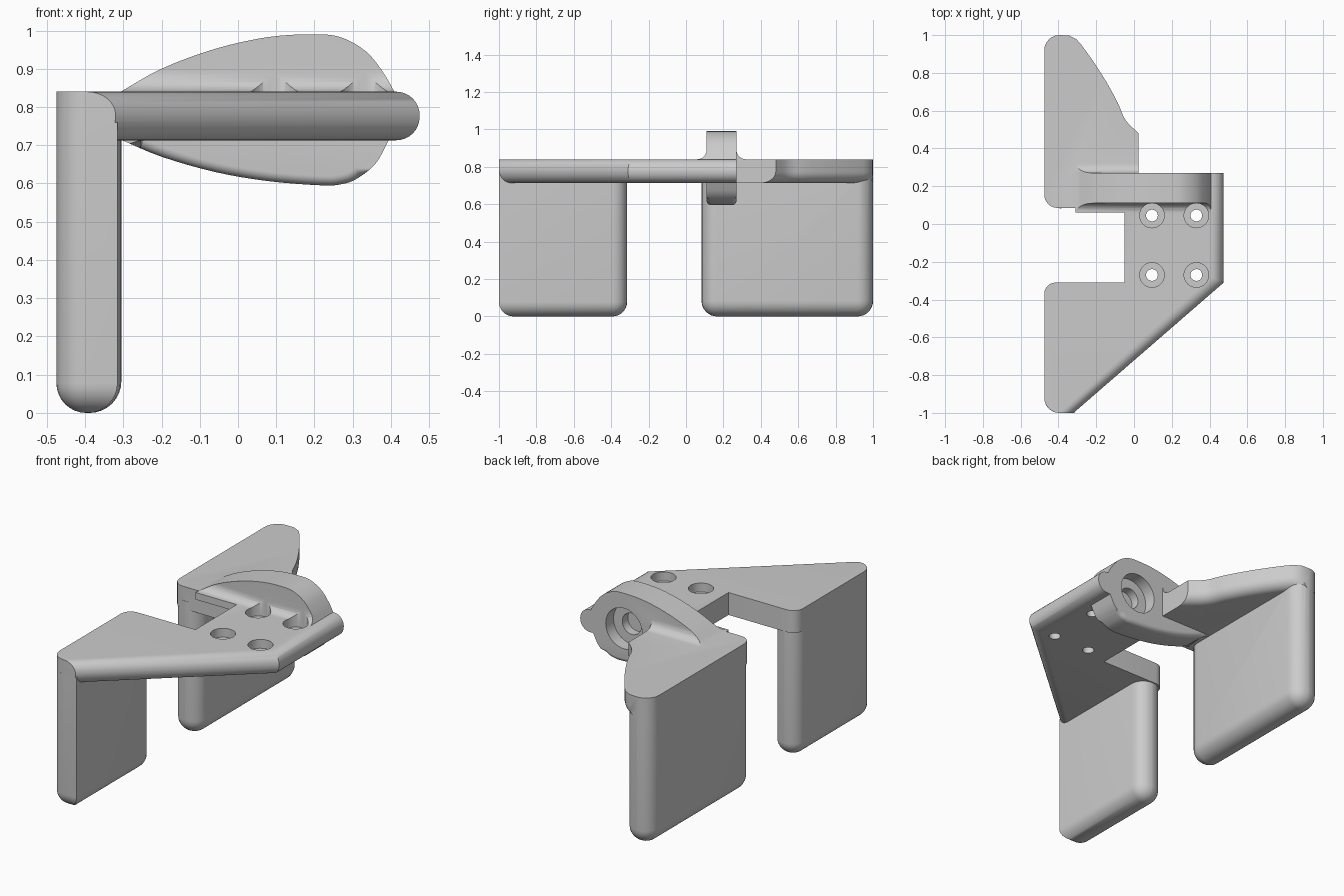
import bpy, bmesh, math
from mathutils import Vector

cube = bpy.data.objects.get("Cube")
if cube:
    bpy.data.objects.remove(cube, do_unlink=True)

grey = bpy.data.materials.new("light grey")
grey.use_nodes = True
grey.diffuse_color = (0.6, 0.6, 0.6, 1)
grey.node_tree.nodes["Principled BSDF"].inputs["Base Color"].default_value = (0.6, 0.6, 0.6, 1)

TOP, BOTTOM, SIDE = 0.84, 0.713, 0.475


def finish(bm, name):
    bmesh.ops.recalc_face_normals(bm, faces=bm.faces)
    mesh = bpy.data.meshes.new(name)
    bm.to_mesh(mesh)
    bm.free()
    mesh.materials.append(grey)
    obj = bpy.data.objects.new(name, mesh)
    bpy.context.collection.objects.link(obj)
    return obj


def prism(name, points, place, low, high, rule=None, radius=0.0):
    """Extrude an outline; place(u, v, w) maps it to space, rule picks edges to round."""
    bm = bmesh.new()
    rings = [[bm.verts.new(place(u, v, w)) for u, v in points] for w in (low, high)]
    for ring in rings:
        bm.faces.new(ring)
    n = len(points)
    for i in range(n):
        j = (i + 1) % n
        bm.faces.new((rings[0][i], rings[0][j], rings[1][j], rings[1][i]))
    bmesh.ops.recalc_face_normals(bm, faces=bm.faces)
    if rule:
        chosen = [e for e in bm.edges if rule(e.verts[0].co, e.verts[1].co)]
        bmesh.ops.bevel(bm, geom=chosen, offset=radius, segments=8, profile=0.5,
                        affect='EDGES', clamp_overlap=False)
    return finish(bm, name)


def spline(points, steps=4):
    """Smooth curve through the points."""
    p = [Vector(q) for q in points]
    p = [2 * p[0] - p[1]] + p + [2 * p[-1] - p[-2]]
    out = []
    for a, b, c, d in zip(p, p[1:], p[2:], p[3:]):
        for k in range(steps):
            t = k / steps
            out.append(0.5 * (2 * b + (c - a) * t + (2 * a - 5 * b + 4 * c - d) * t * t
                              + (3 * b - a - 3 * c + d) * t ** 3))
    return [tuple(q) for q in out + [p[-2]]]


def corner(cx, cy, r, start):
    """Quarter circle, counter-clockwise from start degrees."""
    angles = [math.radians(start + 15 * k) for k in range(7)]
    return [(cx + r * math.cos(a), cy + r * math.sin(a)) for a in angles]


def combine(target, other, operation):
    mod = target.modifiers.new("combine", 'BOOLEAN')
    mod.operation, mod.object, mod.solver = operation, other, 'EXACT'
    bpy.context.view_layer.objects.active = target
    bpy.ops.object.modifier_apply(modifier=mod.name)
    bpy.data.objects.remove(other, do_unlink=True)


def drill(target, centre, radius, depth, place):
    """Cut a round hole; depth is the (low, high) range along the hole."""
    ring = [(centre[0] + radius * math.cos(math.tau * k / 40),
             centre[1] + radius * math.sin(math.tau * k / 40)) for k in range(40)]
    combine(target, prism("hole_cutter", ring, place, *depth), 'DIFFERENCE')


def leg(name, x0, x1, y0, y1, sharp_corner=False):
    """Upright slab with round ends and a round lower edge."""
    r = (x1 - x0) / 2 - 0.002
    bm = bmesh.new()
    levels = [(r * math.sin(a), r - r * math.cos(a))
              for a in (math.radians(max(1, 11.25 * k)) for k in range(9))]
    rings = []
    for size, z in levels + [(r, 0.76)]:
        outline = corner(x0 + r, y0 + r, size, 180)
        if sharp_corner:
            outline.append((x1 - r + size, y0 + r - size))
        else:
            outline += corner(x1 - r, y0 + r, size, 270)
        outline += corner(x1 - r, y1 - r, size, 0) + corner(x0 + r, y1 - r, size, 90)
        rings.append([bm.verts.new((x, y, z)) for x, y in outline])
    for lower, upper in zip(rings, rings[1:]):
        for i in range(len(lower)):
            j = (i + 1) % len(lower)
            bm.faces.new((lower[i], lower[j], upper[j], upper[i]))
    bm.faces.new(rings[0])
    bm.faces.new(rings[-1])
    return finish(bm, name)


flat = lambda u, v, w: (u, v, w)
facing = lambda u, v, w: (u, w, v)
across = lambda u, v, w: (w, u, v)

# Top plate with the two arms
arm_curve = spline([(0.025, 0.48), (-0.045, 0.55), (-0.085, 0.64), (-0.145, 0.75),
                    (-0.215, 0.86), (-0.28, 0.95)], 3)
outline = corner(-SIDE + 0.08, -0.92, 0.08, 180)
outline += [(-0.32, -1), (SIDE, -0.31), (SIDE, 0.27), (0.025, 0.27)]
outline += arm_curve + [(-0.305, 0.978), (-0.345, 0.998)]
outline += corner(-SIDE + 0.08, 0.92, 0.08, 90)
outline += corner(-SIDE + 0.07, 0.155, 0.07, 180)
outline += [(-0.05, 0.085), (-0.05, -0.31)]
outline += corner(-SIDE + 0.06, -0.37, 0.06, 90)


def plate_edges(a, b):
    if abs(a.z - b.z) > 0.01:
        return False
    mid = (a + b) / 2
    right = a.x > SIDE - 0.01 and b.x > SIDE - 0.01
    diagonal = mid.y < -0.5 and mid.x > 0
    curve = mid.z < 0.75 and mid.y > 0.48 and mid.x > -0.33
    return right or diagonal or curve


bracket = prism("bracket", outline, flat, BOTTOM, TOP, plate_edges, 0.061)

# Legs
combine(bracket, leg("front_leg", -SIDE, -0.315, -1, -0.315, True), 'UNION')
combine(bracket, leg("back_leg", -SIDE, -0.305, 0.083, 1), 'UNION')

# Teardrop hub standing through the plate
hub_outline = spline([(-0.31, 0.838), (-0.2, 0.9), (-0.06, 0.952), (0.08, 0.983), (0.2, 0.99),
                      (0.27, 0.982), (0.335, 0.945), (0.38, 0.89), (0.41, 0.838)])
hub_outline += spline([(0.395, 0.715), (0.36, 0.652), (0.31, 0.612), (0.27, 0.598),
                       (0.22, 0.595), (0.08, 0.606), (-0.06, 0.63), (-0.2, 0.67),
                       (-0.31, 0.716)])


def hub_rim(a, b):
    return abs(a.y - b.y) < 0.01 and max(a.z, b.z) < 0.7 and max(a.x, b.x) < 0.34


hub = prism("hub", hub_outline, facing, 0.11, 0.27, hub_rim, 0.025)

# Hollow fillets where the hub meets the plate, trimmed to the hub outline
for y, side, end in ((0.11, -1, 0.42), (0.27, 1, 0.025)):
    arc = [(y + side * 0.05 * (1 - math.cos(a)), 0.89 - 0.05 * math.sin(a))
           for a in (math.radians(15 * k) for k in range(7))]
    profile = [(y - side * 0.02, 0.80), (y - side * 0.02, 0.89)] + arc + [(y + side * 0.05, 0.80)]
    fillet = prism("hub_fillet", profile, across, -0.32, end)
    combine(fillet, prism("trim", hub_outline, facing, 0, 0.4), 'INTERSECT')
    combine(hub, fillet, 'UNION')
combine(bracket, hub, 'UNION')

# Stepped blind socket in the back of the hub
drill(bracket, (0.2, 0.79), 0.115, (0.2, 0.4), facing)
drill(bracket, (0.2, 0.79), 0.06, (0.15, 0.4), facing)

# Four counterbored screw holes
for x in (0.095, 0.33):
    for y in (0.045, -0.27):
        drill(bracket, (x, y), 0.065, (0.79, 1.1), flat)
        drill(bracket, (x, y), 0.031, (0.6, 1.1), flat)

bpy.ops.object.select_all(action='DESELECT')
bracket.select_set(True)
bpy.context.view_layer.objects.active = bracket
bpy.ops.object.shade_smooth_by_angle(angle=math.radians(32))
